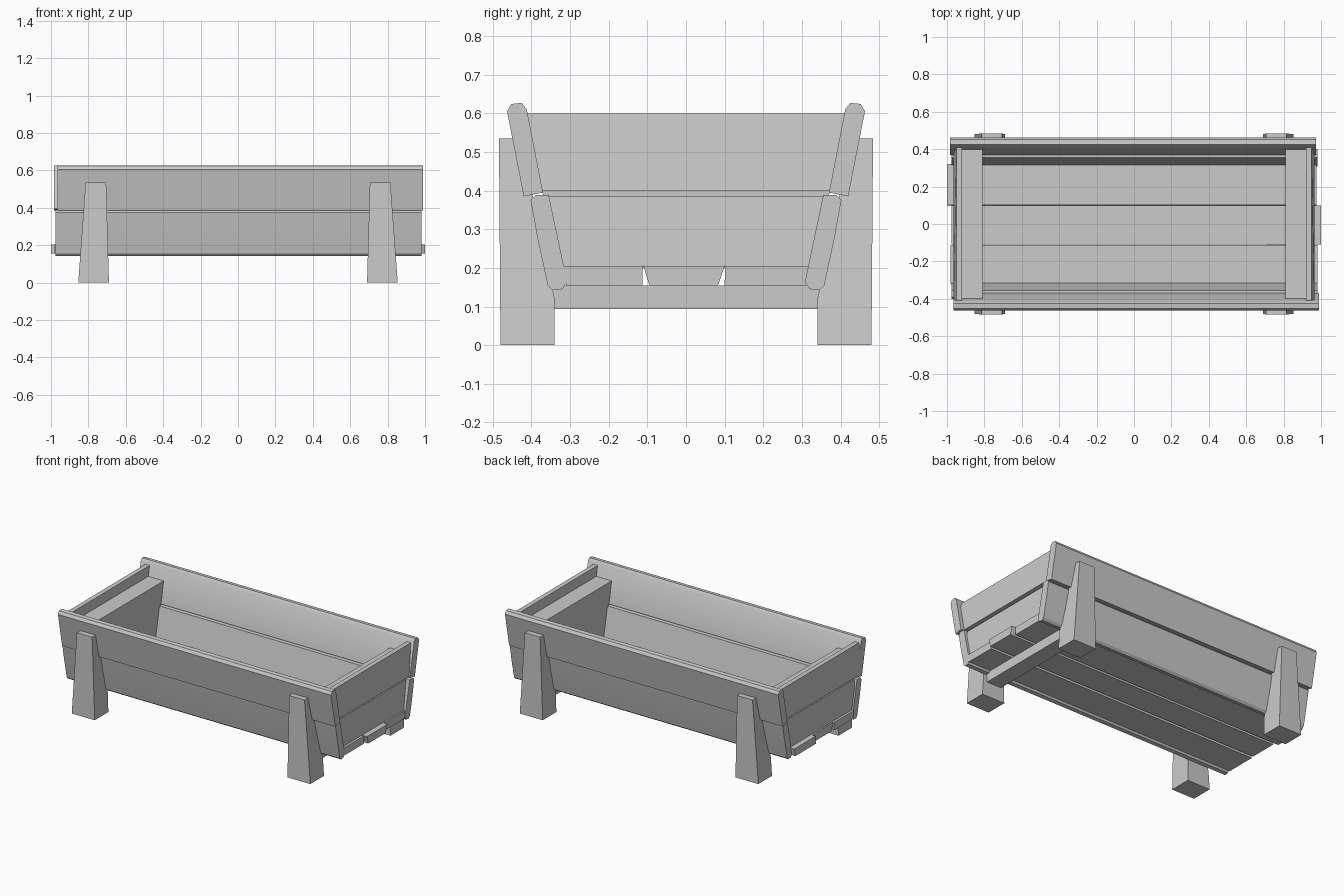
import bpy
import bmesh
from math import radians

if "Cube" in bpy.data.objects:
    bpy.data.objects.remove(bpy.data.objects["Cube"], do_unlink=True)

# One plain grey for every part
GREY = (0.6, 0.6, 0.6, 1)
wood = bpy.data.materials.new("plain_grey_wood")
wood.use_nodes = True
wood.diffuse_color = GREY
wood.node_tree.nodes["Principled BSDF"].inputs["Base Color"].default_value = GREY


def prism(name, profile, x0, x1, side=1, shape=None):
    """Extrude a (y, z) profile from x0 to x1; side mirrors y; shape edits each vertex."""
    bm = bmesh.new()
    face = bm.faces.new([bm.verts.new((x0, y * side, z)) for y, z in profile])
    new = bmesh.ops.extrude_face_region(bm, geom=[face])["geom"]
    for v in new:
        if isinstance(v, bmesh.types.BMVert):
            v.co.x = x1
    if shape:
        for v in bm.verts:
            shape(v.co)
    bmesh.ops.recalc_face_normals(bm, faces=bm.faces)
    mesh = bpy.data.meshes.new(name)
    bm.to_mesh(mesh)
    bm.free()
    mesh.materials.append(wood)
    obj = bpy.data.objects.new(name, mesh)
    bpy.context.collection.objects.link(obj)
    bpy.context.view_layer.objects.active = obj
    bpy.ops.object.select_all(action="DESELECT")
    obj.select_set(True)
    bpy.ops.object.shade_smooth_by_angle(angle=radians(30))
    return obj


# Long leaning side boards with chamfered edges
UPPER = [(0.42, 0.385), (0.463, 0.605), (0.452, 0.624), (0.425, 0.627),
         (0.412, 0.61), (0.37, 0.395)]
LOWER = [(0.345, 0.142), (0.358, 0.155), (0.385, 0.28), (0.402, 0.375), (0.39, 0.388),
         (0.355, 0.388), (0.308, 0.165), (0.32, 0.145)]
for label, side, x0, x1 in (("front", -1, -0.965, 0.99), ("back", 1, -0.985, 0.972)):
    prism(label + "_upper_board", UPPER, x0, x1, side)
    prism(label + "_lower_board", LOWER, -0.975, 0.98, side)

# Floor planks, with wedge gaps beside the middle one
prism("front_floor_plank", [(-0.31, 0.155), (-0.113, 0.155), (-0.113, 0.205), (-0.32, 0.205)], -0.98, 0.98)
prism("middle_floor_plank", [(-0.095, 0.155), (0.083, 0.155), (0.1, 0.205), (-0.11, 0.205)], -0.975, 1.0)
prism("back_floor_plank", [(0.1, 0.155), (0.31, 0.155), (0.32, 0.205), (0.101, 0.205)], -1.0, 0.975)


def end_board(name, end, half_low, half_high, z0, z1, thin):
    """Board closing one end, its outer face cut back along the top."""
    profile = [(-half_low, z0), (half_low, z0), (half_high, z1 - 0.035), (half_high, z1),
               (-half_high, z1), (-half_high, z1 - 0.035)]

    def cut_back(co):
        if co.z > z1 - 0.01 and abs(co.x) > 0.95:
            co.x -= end * thin
    return prism(name, profile, end * 0.92, end * 0.965, 1, cut_back)


for end, label in ((-1, "right"), (1, "left")):
    end_board(label + "_upper_end_board", end, 0.375, 0.415, 0.4, 0.6, 0.015)
    end_board(label + "_lower_end_board", end, 0.32, 0.365, 0.205, 0.385, 0.01)
    # Inner rib that ties the boards together
    prism(label + "_inner_rib", [(-0.325, 0.2), (0.325, 0.2), (0.405, 0.535), (-0.405, 0.535)],
          end * 0.81, end * 0.92)

    # Tapered legs, straight outside and notched along the boards inside
    def taper(co):
        t = co.z / 0.535
        centre = 0.772 - 0.012 * t
        co.x = end * (centre + co.x * (0.082 - 0.027 * t))
    for side, place in ((-1, "front"), (1, "back")):
        prism(place + "_" + label + "_leg",
              [(0.34, 0), (0.48, 0), (0.484, 0.535), (0.44, 0.535), (0.395, 0.38), (0.34, 0.12)],
              -1, 1, side, taper)

# Cross beam under the floor
prism("cross_beam", [(-0.345, 0.093), (0.345, 0.093), (0.345, 0.155), (-0.345, 0.155)], 0.715, 0.82)
